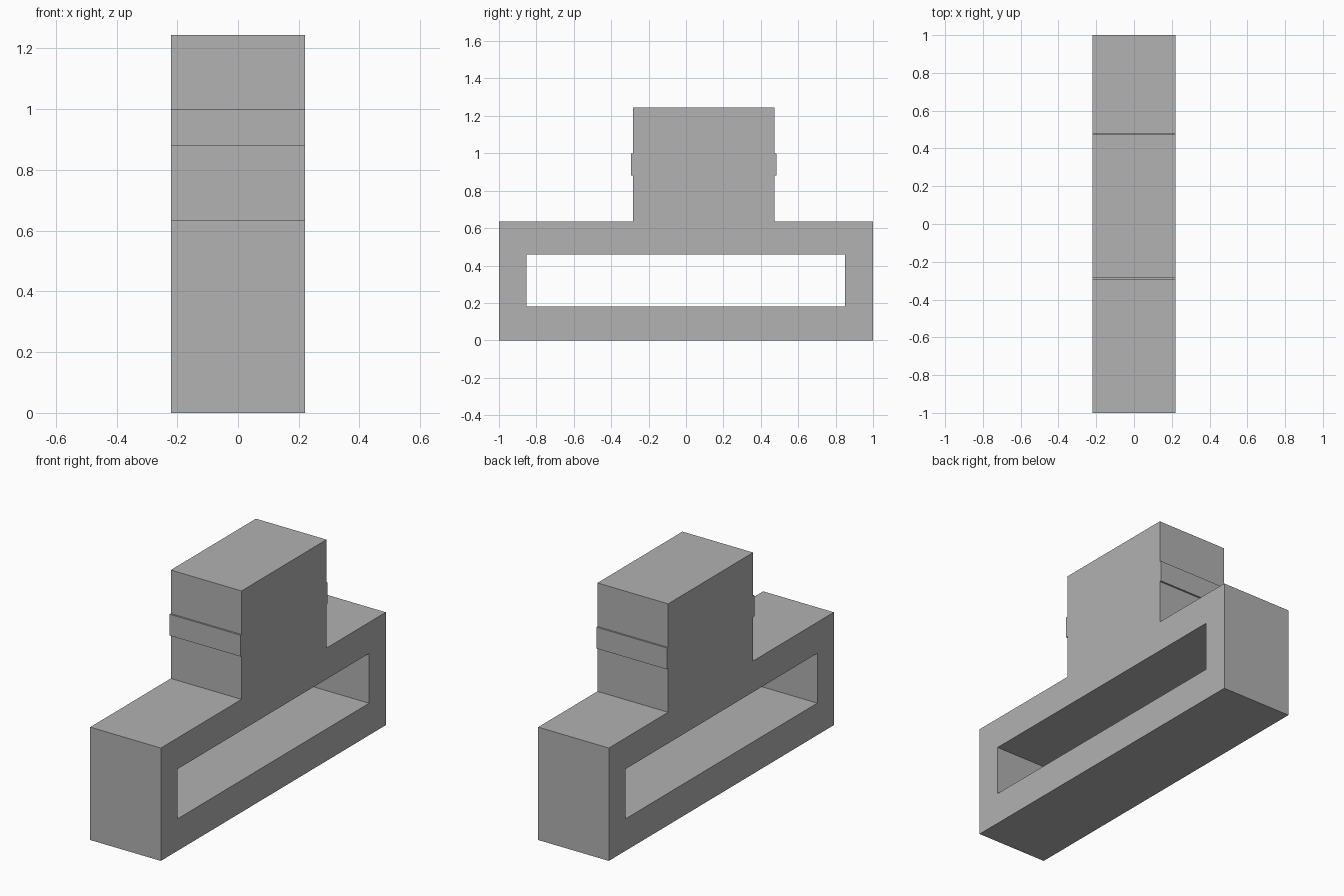
import bpy
import bmesh
from mathutils import Vector

cube = bpy.data.objects.get("Cube")
if cube:
    bpy.data.objects.remove(cube, do_unlink=True)

HALF_WIDTH = 0.22

grey = bpy.data.materials.new("plain grey")
grey.use_nodes = True
colour = (0.445, 0.445, 0.445, 1)
grey.diffuse_color = colour
grey.node_tree.nodes["Principled BSDF"].inputs["Base Color"].default_value = colour


def extrude_profile(name, loops):
    """Fill closed (y, z) loops, the inner ones as holes, and extrude across x."""
    bm = bmesh.new()
    edges = []
    for loop in loops:
        verts = [bm.verts.new((-HALF_WIDTH, y, z)) for y, z in loop]
        edges += [bm.edges.new((v, verts[i - 1])) for i, v in enumerate(verts)]
    bmesh.ops.triangle_fill(bm, edges=edges, use_beauty=True)
    result = bmesh.ops.extrude_face_region(bm, geom=bm.faces[:], use_keep_orig=True)
    moved = [g for g in result["geom"] if isinstance(g, bmesh.types.BMVert)]
    bmesh.ops.translate(bm, verts=moved, vec=Vector((2 * HALF_WIDTH, 0, 0)))
    bmesh.ops.recalc_face_normals(bm, faces=bm.faces[:])
    # Merge the flat side triangles into clean faces
    bmesh.ops.dissolve_limit(bm, angle_limit=0.01, verts=bm.verts[:], edges=bm.edges[:])
    mesh = bpy.data.meshes.new(name)
    bm.to_mesh(mesh)
    bm.free()
    mesh.materials.append(grey)
    obj = bpy.data.objects.new(name, mesh)
    bpy.context.collection.objects.link(obj)
    return obj


# Upper block edge, stepping out at the raised band
def block_side(y, out):
    return [(y, 0.635), (y, 0.88), (y + out, 0.88), (y + out, 1.0), (y, 1.0), (y, 1.245)]


# Long base with the upper block on top
outline = [(-1, 0), (1, 0), (1, 0.635)]
outline += block_side(0.473, 0.01)
outline += reversed(block_side(-0.283, -0.01))
outline += [(-1, 0.635)]

# Slot through the base
slot = [(-0.853, 0.18), (0.851, 0.18), (0.851, 0.46), (-0.853, 0.46)]

extrude_profile("slotted_body", [outline, slot])
